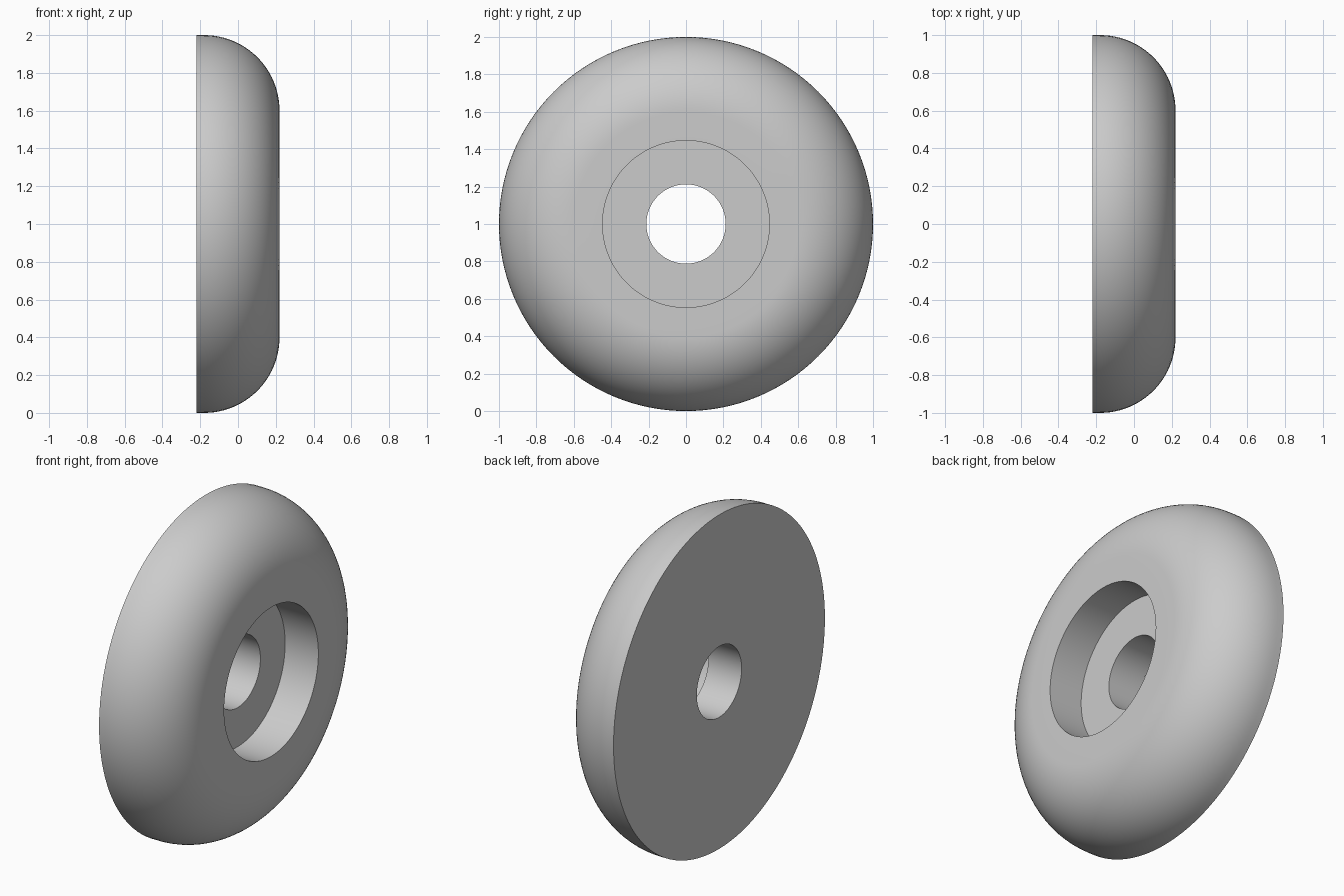
import bpy, bmesh, math
from mathutils import Matrix, Vector

if "Cube" in bpy.data.objects:
    bpy.data.objects.remove(bpy.data.objects["Cube"], do_unlink=True)

HALF, RIM, ROUND = 0.22, 1.0, 0.4      # half thickness, outer radius, edge rounding
BORE, RECESS, FLOOR = 0.212, 0.446, 0.0  # hole radius, recess radius, recess floor
ARC_STEPS, SIDES = 24, 128

# Grey material
grey = bpy.data.materials.new("light grey")
grey.use_nodes = True
colour = (0.6, 0.6, 0.6, 1)
grey.diffuse_color = colour
grey.node_tree.nodes["Principled BSDF"].inputs["Base Color"].default_value = colour

# Closed half section as (x, radius): flat back, rounded rim, recess and bore
section = [(-HALF, BORE), (-HALF, RIM)]
for i in range(ARC_STEPS + 1):
    a = math.pi / 2 * i / ARC_STEPS
    section.append((HALF - ROUND + ROUND * math.sin(a), RIM - ROUND + ROUND * math.cos(a)))
section += [(HALF, RECESS), (FLOOR, RECESS), (FLOOR, BORE)]

# Turn the section around the x axis
bm = bmesh.new()
verts = [bm.verts.new((x, 0, r)) for x, r in section]
edges = [bm.edges.new((v, verts[(i + 1) % len(verts)])) for i, v in enumerate(verts)]
bmesh.ops.spin(bm, geom=verts + edges, cent=Vector(), axis=(1, 0, 0),
               angle=math.tau, steps=SIDES, use_merge=True)
bmesh.ops.remove_doubles(bm, verts=bm.verts, dist=0.0001)
bmesh.ops.recalc_face_normals(bm, faces=bm.faces)
bm.transform(Matrix.Translation((0, 0, RIM)))
mesh = bpy.data.meshes.new("wheel_disc")
bm.to_mesh(mesh)
bm.free()
mesh.materials.append(grey)

# Wheel disc with smooth rim and crisp recess edges
disc = bpy.data.objects.new("wheel_disc", mesh)
bpy.context.collection.objects.link(disc)
bpy.ops.object.select_all(action='DESELECT')
disc.select_set(True)
bpy.context.view_layer.objects.active = disc
bpy.ops.object.shade_smooth_by_angle(angle=math.radians(30))
